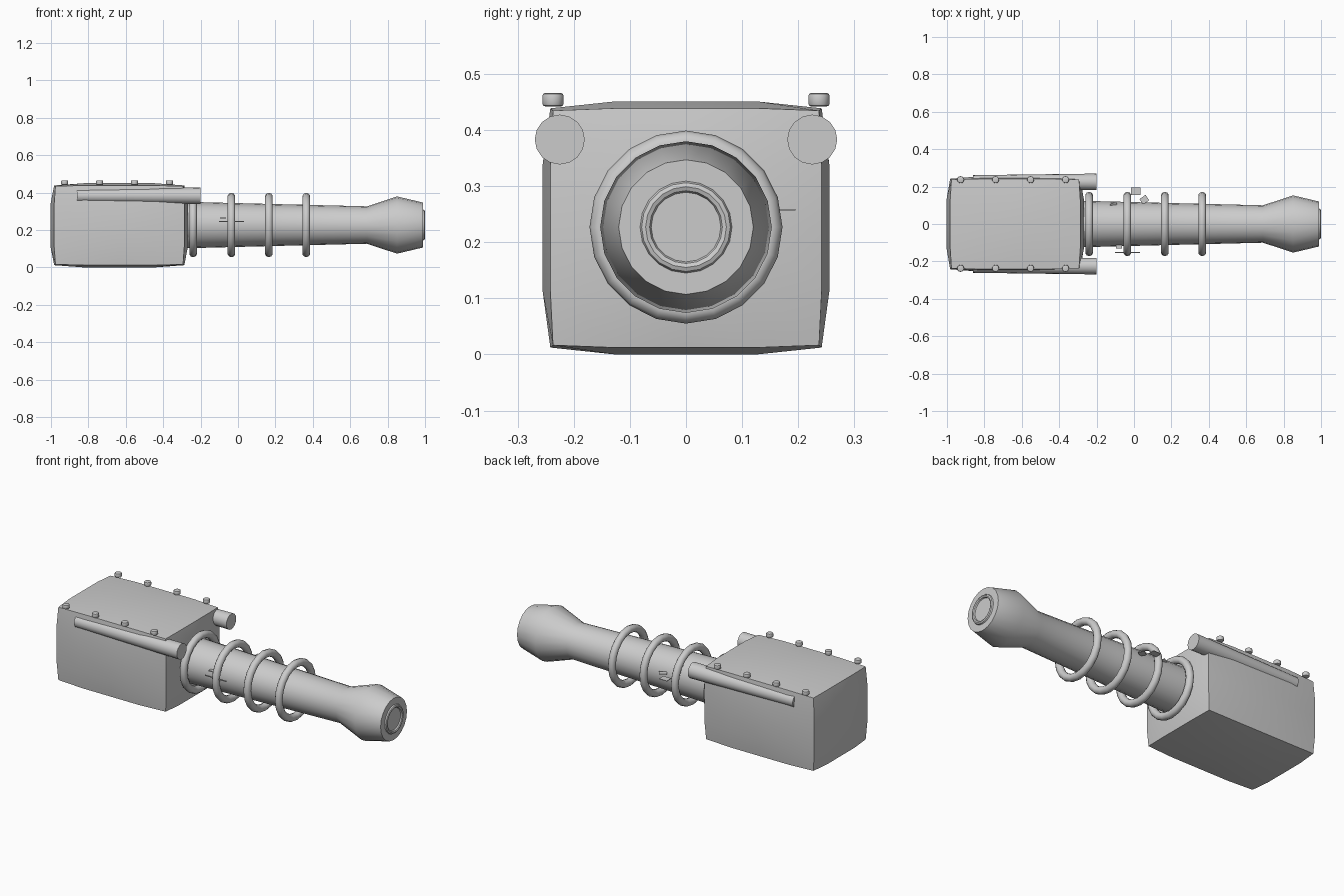
import bpy, bmesh, math
from mathutils import Matrix, Vector

if "Cube" in bpy.data.objects:
    bpy.data.objects.remove(bpy.data.objects["Cube"])

AXIS_Z = 0.227


def finish(bm, name, angle=35):
    bmesh.ops.recalc_face_normals(bm, faces=bm.faces)
    me = bpy.data.meshes.new(name)
    bm.to_mesh(me)
    bm.free()
    ob = bpy.data.objects.new(name, me)
    bpy.context.collection.objects.link(ob)
    bpy.ops.object.select_all(action='DESELECT')
    ob.select_set(True)
    bpy.context.view_layer.objects.active = ob
    if angle:
        bpy.ops.object.shade_smooth_by_angle(angle=math.radians(angle))
    return ob


def lathe_x(name, profile, centre, n=20, closed=False, angle=40):
    """Revolve (x, radius) points about a line along x."""
    bm = bmesh.new()
    cx, cy, cz = centre
    rings = []
    for x, r in profile:
        rings.append([bm.verts.new((cx + x, cy + r * math.sin(2 * math.pi * i / n),
                                    cz + r * math.cos(2 * math.pi * i / n))) for i in range(n)])
    pairs = list(zip(rings, rings[1:]))
    if closed:
        pairs.append((rings[-1], rings[0]))
    else:
        bm.faces.new(rings[0])
        bm.faces.new(rings[-1])
    for a, b in pairs:
        for i in range(n):
            j = (i + 1) % n
            bm.faces.new((a[i], a[j], b[j], b[i]))
    return finish(bm, name, angle)


def ring(name, x, major, minor, m=10):
    prof = [(minor * math.sin(2 * math.pi * i / m), major + minor * math.cos(2 * math.pi * i / m))
            for i in range(m)]
    return lathe_x(name, prof, (x, 0, AXIS_Z), closed=True)


def chip(name, loc, size, rot=(0, 0, 0)):
    bm = bmesh.new()
    bmesh.ops.create_cube(bm, size=1)
    bmesh.ops.scale(bm, vec=size, verts=bm.verts)
    ob = finish(bm, name, 0)
    ob.location = loc
    ob.rotation_euler = rot
    return ob


# body: box whose six faces bulge outwards
bm = bmesh.new()
bmesh.ops.create_cube(bm, size=2)
bmesh.ops.subdivide_edges(bm, edges=bm.edges[:], cuts=3, use_grid_fill=True)
half = (0.341, 0.237, 0.209)
for v in bm.verts:
    p = v.co.copy()
    inner = [abs(c) < 0.99 for c in p]
    for k in range(3):
        if not inner[k]:
            others = sum(inner) 
            v.co[k] = p[k] * half[k] * (1, 1.02, 1.078)[others]
        else:
            v.co[k] = p[k] * half[k] * 1.08
bmesh.ops.translate(bm, vec=(-0.635, 0, 0.2255), verts=bm.verts)
finish(bm, "body", 35)

# barrel with flared muzzle
lathe_x("barrel", [(-0.31, 0.125), (0.2, 0.112), (0.69, 0.1), (0.85, 0.153), (0.99, 0.12)],
        (0, 0, AXIS_Z))
ring("muzzle_lip", 0.99, 0.072, 0.01, 8)
for i, x in enumerate((-0.24, -0.035, 0.165, 0.365)):
    ring(f"barrel_ring_{i}", x, 0.151, 0.021)

for s in (-1, 1):
    # side tubes, slightly wider at the front
    lathe_x("side_tube", [(-0.86, 0.036), (-0.2, 0.0445)], (0, s * 0.225, 0.383), n=16)
    # rivets along the top edges
    for x in (-0.927, -0.74, -0.553, -0.366):
        bm = bmesh.new()
        bmesh.ops.create_cone(bm, cap_ends=True, segments=12, radius1=0.019, radius2=0.019, depth=0.024)
        rim = [e for e in bm.edges if abs(e.verts[0].co.z - e.verts[1].co.z) < 1e-5]
        bmesh.ops.bevel(bm, geom=rim, offset=0.005, segments=2, profile=0.5, affect='EDGES')
        bmesh.ops.translate(bm, vec=(x, s * 0.237, 0.454), verts=bm.verts)
        finish(bm, "rivet")

# small loose chips beside the barrel
chip("thin_rod", (-0.035, -0.152, 0.245), (0.135, 0.005, 0.005))
chip("flat_chip", (0.01, 0.175, 0.258), (0.05, 0.04, 0.003))
chip("turned_chip", (0.055, 0.13, 0.262), (0.04, 0.035, 0.003), (0, 0, 0.6))
chip("side_chip", (-0.08, -0.12, 0.264), (0.03, 0.02, 0.006))
chip("wedge_chip", (-0.11, 0.105, 0.29), (0.035, 0.02, 0.004), (0.5, 0, 0.5))
